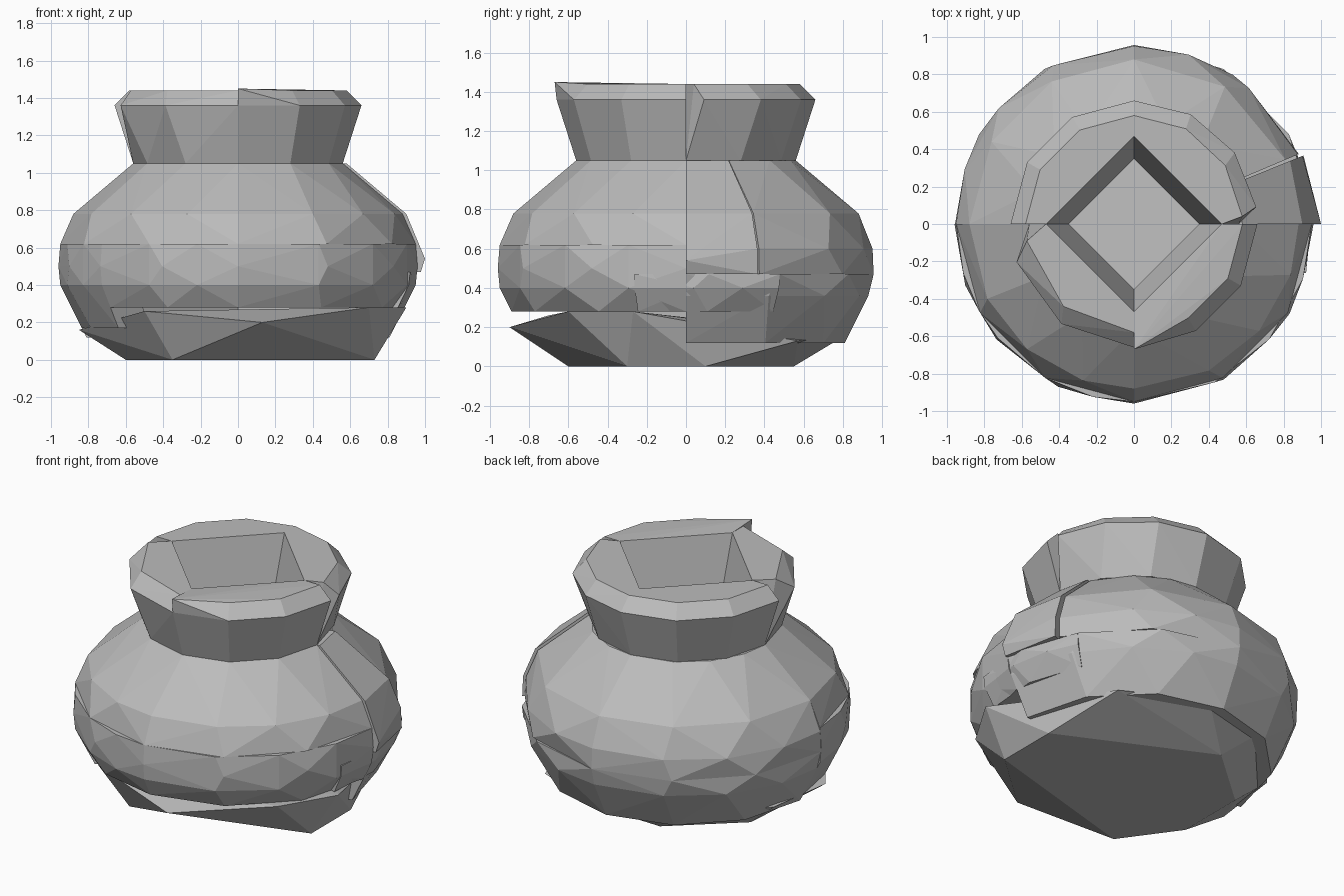
import bpy, bmesh
from math import radians, cos, sin

old = bpy.data.objects.get("Cube")
if old:
    bpy.data.objects.remove(old)

clay = bpy.data.materials.new("grey clay")
clay.use_nodes = True
GREY = (0.5, 0.5, 0.5, 1)
clay.diffuse_color = GREY
clay.node_tree.nodes["Principled BSDF"].inputs["Base Color"].default_value = GREY

# Quarter start angles, seen from above
BACK_LEFT, BACK_RIGHT, FRONT_RIGHT, FRONT_LEFT = 0, 90, 180, 270
QUARTER = 90

# Heights and radii of the pot
WALL = 0.2
NECK_Z, RIM_Z, TOP_Z = 1.05, 1.36, 1.44
NECK_R, RIM_R, LIP_R = 0.56, 0.66, 0.58
HOLE_LOW, HOLE_HIGH = 0.35, 0.47
SEAM = 0.62        # joint between belly and shoulder in front
BACK_SEAM = 0.47   # the same joint at the back
PROFILE = [(0.1, 0.8), (0.28, 0.89), (0.4, 0.95), (0.5, 0.96),
           (SEAM, 0.95), (0.78, 0.88), (NECK_Z, NECK_R)]


def radius(z):
    """Outer radius of the body at a height."""
    for (low, r_low), (high, r_high) in zip(PROFILE, PROFILE[1:]):
        if z <= high:
            break
    return r_low + (r_high - r_low) * (z - low) / (high - low)


def hull(name, points):
    """Faceted convex piece around the given points."""
    bm = bmesh.new()
    verts = [bm.verts.new(p) for p in points]
    result = bmesh.ops.convex_hull(bm, input=verts)
    junk = {g for key in ("geom_interior", "geom_unused") for g in result[key]
            if isinstance(g, bmesh.types.BMVert)}
    bmesh.ops.delete(bm, geom=list(junk), context='VERTS')
    bmesh.ops.recalc_face_normals(bm, faces=bm.faces[:])
    mesh = bpy.data.meshes.new(name)
    bm.to_mesh(mesh)
    bm.free()
    mesh.materials.append(clay)
    bpy.context.collection.objects.link(bpy.data.objects.new(name, mesh))


def ring(r, z, start, end, sides, skew=0.0):
    """Points on an arc; skew shifts all but the two ends."""
    step = (end - start) / sides
    points = []
    for i in range(sides + 1):
        shift = skew if 0 < i < sides else 0
        angle = radians(start + step * (i + shift))
        points.append((r * cos(angle), r * sin(angle), z))
    return points


def body_piece(name, start, end, heights):
    """Body wall piece: curved outside, straight inside."""
    sides = max(2, round((end - start) / 30))
    points = []
    for i, z in enumerate(heights):
        odd = i % 2
        points += ring(radius(z), z, start, end, sides + odd, 0.2 * odd)
    for z in (heights[0], heights[-1]):
        points += ring(radius(z) - WALL, z, start, end, 1)
    hull(name, points)


def neck_piece(name, start, trim, sides, extra=()):
    """Flared neck quarter; trim cuts the start of its rim short."""
    end = start + QUARTER
    hull(name, ring(NECK_R, NECK_Z, start, end, 3)
         + ring(RIM_R, RIM_Z, start + trim, end, sides)
         + ring(LIP_R, TOP_Z, start + trim / 2, end, sides)
         + ring(HOLE_LOW, NECK_Z, start, end, 1)
         + ring(HOLE_HIGH, TOP_Z, start, end, 1) + list(extra))


# Base: irregular foot with a low floor and an uneven brim
foot = [(-0.35, -0.6), (0.73, -0.3), (0.73, 0.1), (-0.2, 0.55),
        (-0.6, 0.2), (-0.6, -0.25)]
brim = [(0.13, -0.9, 0.2), (0.7, -0.6, 0.28), (0.9, -0.27, 0.28),
        (0.6, 0.57, 0.13), (0.1, 0.8, 0.15), (-0.4, 0.7, 0.17),
        (-0.8, 0.25, 0.17), (-0.85, -0.2, 0.16), (-0.5, -0.7, 0.26)]
hull("base", [(x, y, 0) for x, y in foot] + brim)

# Belly band, in pieces around the pot
front_rows = (0.28, 0.4, 0.5, SEAM)
body_piece("belly_front_left", FRONT_LEFT, FRONT_LEFT + QUARTER, front_rows)
body_piece("belly_front_right", FRONT_RIGHT + 40, FRONT_LEFT, front_rows)
body_piece("belly_side_right", FRONT_RIGHT, FRONT_RIGHT + 40, (0.17, *front_rows[1:]))
body_piece("belly_side_left", BACK_LEFT - 16, BACK_LEFT + 30, (0.28, 0.4, BACK_SEAM))
for name, start in (("belly_back_left", BACK_LEFT), ("belly_back_right", BACK_RIGHT)):
    body_piece(name, start, start + QUARTER, (0.12, 0.36, BACK_SEAM))

# Shoulders rising to the neck
front_rows = (SEAM, 0.78, NECK_Z)
back_rows = (BACK_SEAM, 0.6, 0.78, NECK_Z)
body_piece("shoulder_front_left", FRONT_LEFT, FRONT_LEFT + QUARTER, front_rows)
body_piece("shoulder_front_right", FRONT_RIGHT, FRONT_LEFT, front_rows)
body_piece("shoulder_back_right", BACK_RIGHT, FRONT_RIGHT, back_rows)
body_piece("shoulder_back_left", BACK_LEFT + 23, BACK_RIGHT, back_rows)

# Side wedge, slightly proud beside a narrow gap
wedge = []
for z in back_rows:
    wedge += ring(radius(z) + 0.02, z, BACK_LEFT, BACK_LEFT + 22, 1)
    wedge += ring(radius(z) - WALL, z, BACK_LEFT, BACK_LEFT + 22, 1)
hull("shoulder_side_wedge", wedge + [(1, 0, 0.54)])

# Flared neck in four pieces around a square opening
spike = (0, -0.67, 1.45)
neck_piece("neck_back_left", BACK_LEFT, 8, 3)
neck_piece("neck_back_right", BACK_RIGHT, 0, 3)
neck_piece("neck_front_right", FRONT_RIGHT, 18, 2)
neck_piece("neck_front_left", FRONT_LEFT, 0, 3, [spike])
